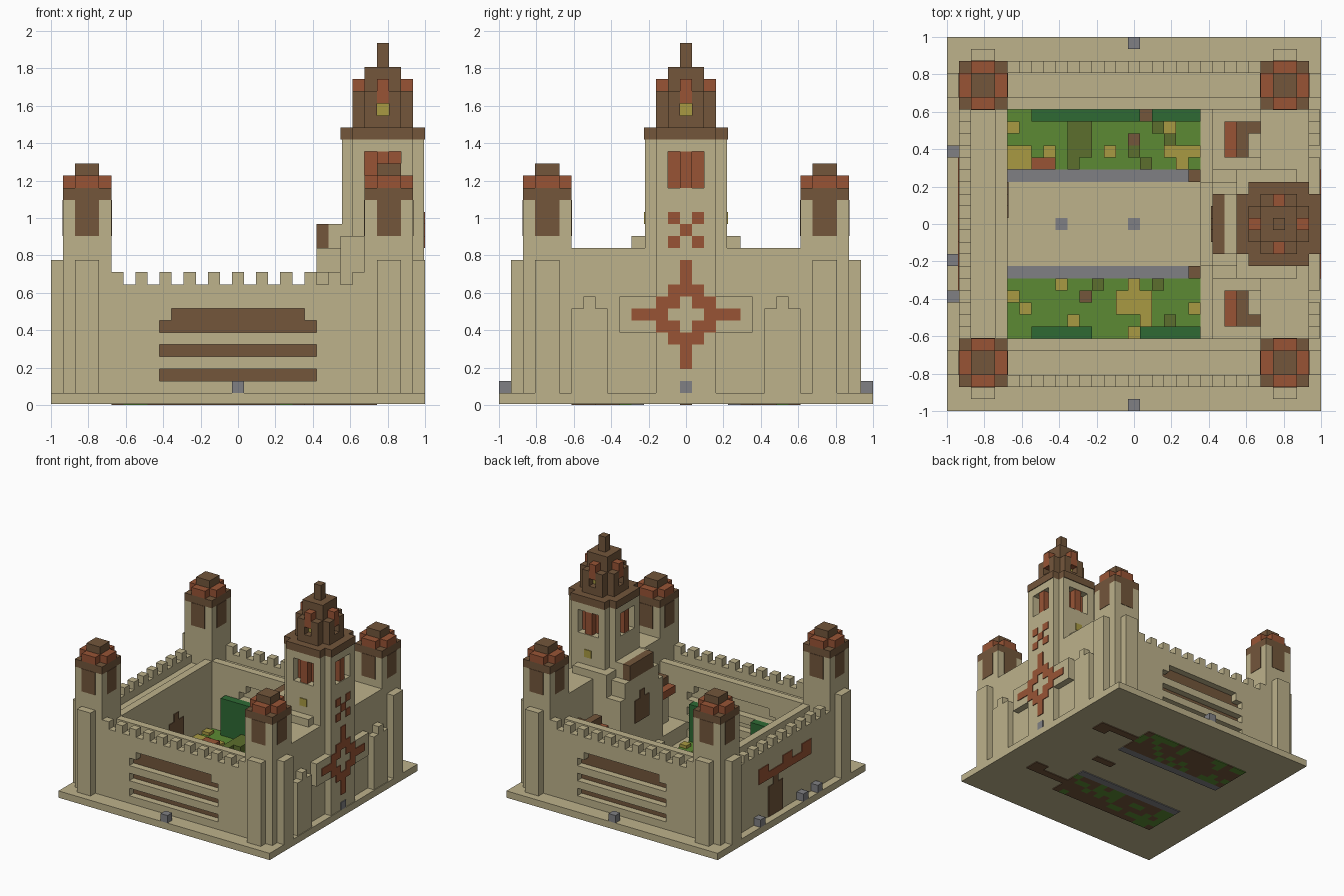
import bpy
import bmesh
import random
from mathutils import Matrix, Vector

random.seed(4)
GRID = 31
UNIT = 2 / GRID
MIDDLE = GRID / 2
THIN = 0.1

cube = bpy.data.objects.get("Cube")
if cube:
    bpy.data.objects.remove(cube, do_unlink=True)


def linear(value):
    value /= 255
    return value / 12.92 if value < 0.04 else ((value + 0.055) / 1.055) ** 2.4


def paint(name, code):
    colour = [linear(channel) for channel in bytes.fromhex(code)] + [1]
    material = bpy.data.materials.new(name)
    material.use_nodes = True
    material.diffuse_color = colour
    material.node_tree.nodes["Principled BSDF"].inputs["Base Color"].default_value = colour
    return material


sand = paint("sandstone", "BDB28B")
brown = paint("dark brown", "73563B")
red = paint("brick red", "985435")
yellow = paint("ochre yellow", "A99A42")
green = paint("grass green", "5C8A33")
hedge_green = paint("hedge green", "2E6A34")
olive = paint("olive green", "5C6E2D")
grey = paint("stone grey", "808083")


def flip_x(box):
    left, right, *rest = box
    return (GRID - right, GRID - left, *rest)


def flip_y(box):
    left, right, front, back, low, high = box
    return (left, right, GRID - back, GRID - front, low, high)


def part(name, material, boxes, mirror=""):
    """One object made of grid boxes, each (left, right, front, back, low, high)."""
    boxes = list(boxes)
    if "x" in mirror:
        boxes += [flip_x(box) for box in boxes]
    if "y" in mirror:
        boxes += [flip_y(box) for box in boxes]
    bm = bmesh.new()
    for left, right, front, back, low, high in boxes:
        centre = Vector((left + right - GRID, front + back - GRID, low + high)) * UNIT / 2
        size = Vector((right - left, back - front, high - low)) * UNIT
        bmesh.ops.create_cube(bm, size=1, matrix=Matrix.Translation(centre) @ Matrix.Diagonal(size.to_4d()))
    mesh = bpy.data.meshes.new(name)
    bm.to_mesh(mesh)
    bm.free()
    mesh.materials.append(material)
    thing = bpy.data.objects.new(name, mesh)
    bpy.context.collection.objects.link(thing)
    return thing


def cross(x, y, long, short, low, high):
    """Two crossing boxes, giving a square with notched corners."""
    return [(x - a, x + a, y - b, y + b, low, high) for a, b in ((long, short), (short, long))]


# Ground slab
part("ground_slab", sand, [(0, GRID, 0, GRID, THIN, 1)])

# Corner towers with pilasters, hanging brown panels and stepped caps
part("corner_towers", sand, [(1, 5, 2, 6, 1, 17)], "xy")
part("tower_pilasters", sand, [(2, 4, 1, 2, 1, 12), (0, 1, 3, 5, 1, 12)], "xy")
part("tower_panels", brown, cross(3, 4, 2 + THIN / 2, 1, 14, 17), "xy")
part("tower_eaves", brown, [(1, 5, 2, 6, 17, 18)], "xy")
part("tower_cap_red", red, cross(3, 4, 2, 1, 18, 19), "xy")
part("tower_cap_top", brown, [(2, 4, 3, 5, 19, 20)], "xy")


# Front and back walls: slotted skins either side of a solid walkway
def slotted_skin(front):
    back = front + 1
    sides = [(5, 9, front, back, 1, 10), (9, 10, front, back, 7, 8)]
    slats = [(9, 22, front, back, low, low + 1) for low in (1, 3, 5)]
    return sides + [flip_x(box) for box in sides] + slats + [(9, 22, front, back, 8, 10)]


part("outer_wall_skin", sand, slotted_skin(2), "y")
part("inner_wall_skin", sand, slotted_skin(5), "y")
part("wall_walkway", sand, [(5, 26, 3, 5, 1, 9)], "y")
part("wall_slot_backs", brown, [(9, 22, 3 - THIN, 3, 2, 8)], "y")
part("wall_merlons", sand, [(x, x + 1, 2, 3, 10, 11) for x in range(5, 26, 2)], "y")

# Left wall with doorway and red trim
part("left_wall", sand, [(1, 2, 6, 25, 1, 10), (2, 4, 6, 25, 1, 9), (4, 5, 6, 25, 1, 10)])
part("left_merlons", sand, [(1, 2, y, y + 1, 10, 11) for y in range(7, 25, 2)])
for name, x in (("outer_door", 1 - THIN), ("inner_door", 5)):
    part(name, brown, [(x, x + THIN, 16, 19, 1, 5), (x, x + THIN, 17, 18, 5, 6)])
trim = [(1 - THIN, 1, y, y + 2, 7, 8) for y in (10, 14, 19)]
part("left_trim", red, trim + [(1 - THIN, 1, 10, 21, 6, 7)])

# Right wall, stepped shoulders, buttresses and side huts
part("right_wall", sand, [(26, 30, 6, 25, 1, 13)])
part("right_shoulders", sand, [(24, 29, 11, 20, 1, 14), (22, 26, 11, 20, 1, 11)])
part("buttresses", sand, [(30, 31 - THIN, 6, 9, 1, 8), (30, 31 - THIN, 7, 8, 8, 9)], "y")
part("side_huts", sand, [(24, 26, 7, 10, 1, 8), (22, 26, 6, 11, 1, 3)], "y")
part("hut_roof_red", red, [(23, 24, 7, 10, 7, 8)], "y")
part("hut_roof_brown", brown, [(24, 25, 7, 10, 8, 9), (25, 26, 7, 8, 8, 9)], "y")

# Inner gatehouse with round window, lintel and steps
part("gatehouse", sand, [(22, 25, 12, 19, 1, 13), (23, 25, 13, 18, 13, 15)])
part("gate_lintel", brown, [(22, 23, 13, 18, 13, 15)])
face = (22 - THIN, 22)
part("gate_window", brown, [(*face, 14, 17, 7, 10), (*face, 15, 16, 10, 11)])
part("gate_steps", sand, [(21, 22, 12, 19, 1, 3)])

# Great tower shaft with window openings on each side
TOWER = 27.5
reach = 3.5 - THIN
axis = (TOWER, MIDDLE)
part("great_tower_shaft", sand, cross(*axis, reach, 2.5, 1, 18) + cross(*axis, reach, 2.5, 21, 22))
piers = []
for side in (-1, 1):
    for end in (-1, 1):
        for near, far in ((2, 2.45), (2.45, 2)):
            x, y = TOWER + side * near, MIDDLE + end * far
            a, b = (0.5, 0.95) if near < far else (0.95, 0.5)
            piers.append((x - a, x + a, y - b, y + b, 18, 21))
part("great_tower_piers", sand, piers)
part("window_shutters", red, cross(*axis, 2.4, 1.5, 18, 21))
part("window_posts", red, cross(*axis, reach - THIN, 0.5, 18, 21))
part("shaft_lamps", yellow, [(27, 28, 12, 12 + THIN, 15, 16)], "y")

# Great tower roof: eaves, dormers with lit openings, and spire
part("great_eaves", brown, cross(*axis, 3.5, 2.5, 22, 23))
part("roof_core", brown, cross(*axis, 1.5, 1.5, 23, 28)[:1])
part("roof_sill", brown, cross(*axis, 2.5, 1.5, 23, 24))
flanks = []
for side in (-1, 1):
    for end in (-1, 1):
        x, y = TOWER + side, MIDDLE + end
        flanks += cross(x, y, 1.5, 0.5, 24, 26)
part("roof_flanks", brown, flanks)
part("dormer_tops", red, cross(*axis, 2.5, 0.5, 25, 27))
part("dormer_lights", yellow, cross(*axis, 1.5 + THIN, 0.5, 24, 25))
part("spire", brown, cross(*axis, 0.5, 0.5, 28, 30)[:1])

# Facade ornament, drawn from the top row down
ornament = """
...#.#...
....#....
...#.#...
.........
....#....
....#....
...###...
..##.##..
###...###
..##.##..
...###...
....#....
....#....
""".split()
plates = []
for row, line in enumerate(ornament):
    low = 15 - row
    for column, mark in enumerate(line):
        if mark == "#":
            plates.append((GRID - THIN, GRID, 11 + column, 12 + column, low, low + 1))
part("facade_ornament", red, plates)
part("ornament_arms", sand, [(29, GRID - THIN, 10, 21, 6, 9)])

# Small grey stones around the edge and along the path
part("edge_stones", grey, [(15, 16, 0, 1, 1, 2)], "y")
part("left_stones", grey, [(0, 1, y, y + 1, 1, 2) for y in (9, 12, 21)])
part("facade_stone", grey, [(GRID - THIN, GRID, 15, 16, 1, 2)])
part("path_stones", grey, [(x, x + 1, 15, 16, 1, 1 + THIN) for x in (9, 15)])
part("path_kerbs", grey, [(5, 20, 11, 12, 1, 1 + THIN), (5, 21, 11, 12, 0, THIN)], "y")
part("kerb_posts", brown, [(20, 21, 11, 12, 1, 2)], "y")

# Gardens, one letter for the plant on each grid square, back row first
back_garden = """
GGDDDDDDDDDBDDDD
YGGGGOOGGGGGOYGG
GGGGGOOGGGBGGOGG
YYGYGOOGYGOGGYYY
YYRRGOGGGGGOGGYG
""".split()
front_garden = """
GGGGYGGOGGYGOGGG
YGGGGGBGGYYYGGGG
GYGGGGGGGYYYGGGY
GGGGGYGGGGGYGOGG
GGDDDDDGGGYDDDDD
""".split()
plants = {
    "G": ("lawn", green, 1 + THIN),
    "Y": ("yellow_flowers", yellow, 1.5),
    "O": ("olive_shrubs", olive, 2),
    "R": ("red_planters", red, 2),
    "B": ("tree_stumps", brown, 2),
    "D": ("hedges", hedge_green, 6),
}
squares = {letter: [] for letter in plants}
soil, roots = [], []
for garden, start in ((back_garden, 24), (front_garden, 10)):
    for row, line in enumerate(garden):
        y = start - row
        for column, letter in enumerate(line):
            x = column + 5
            squares[letter].append((x, x + 1, y, y + 1, 1, plants[letter][2]))
            under = roots if random.random() < 0.3 else soil
            under.append((x, x + 1, y, y + 1, 0, THIN))
for letter, (name, material, top) in plants.items():
    part(name, material, squares[letter])

# Soil showing beneath the slab
part("soil_bed", brown, soil)
part("soil_roots", green, roots)
part("soil_paths", brown, [(21, 25, 8, 9, 0, THIN), (25, 27, 8, 10, 0, THIN)], "y")
part("soil_strip", brown, [(19, 22, 15, 16, 0, THIN)])
